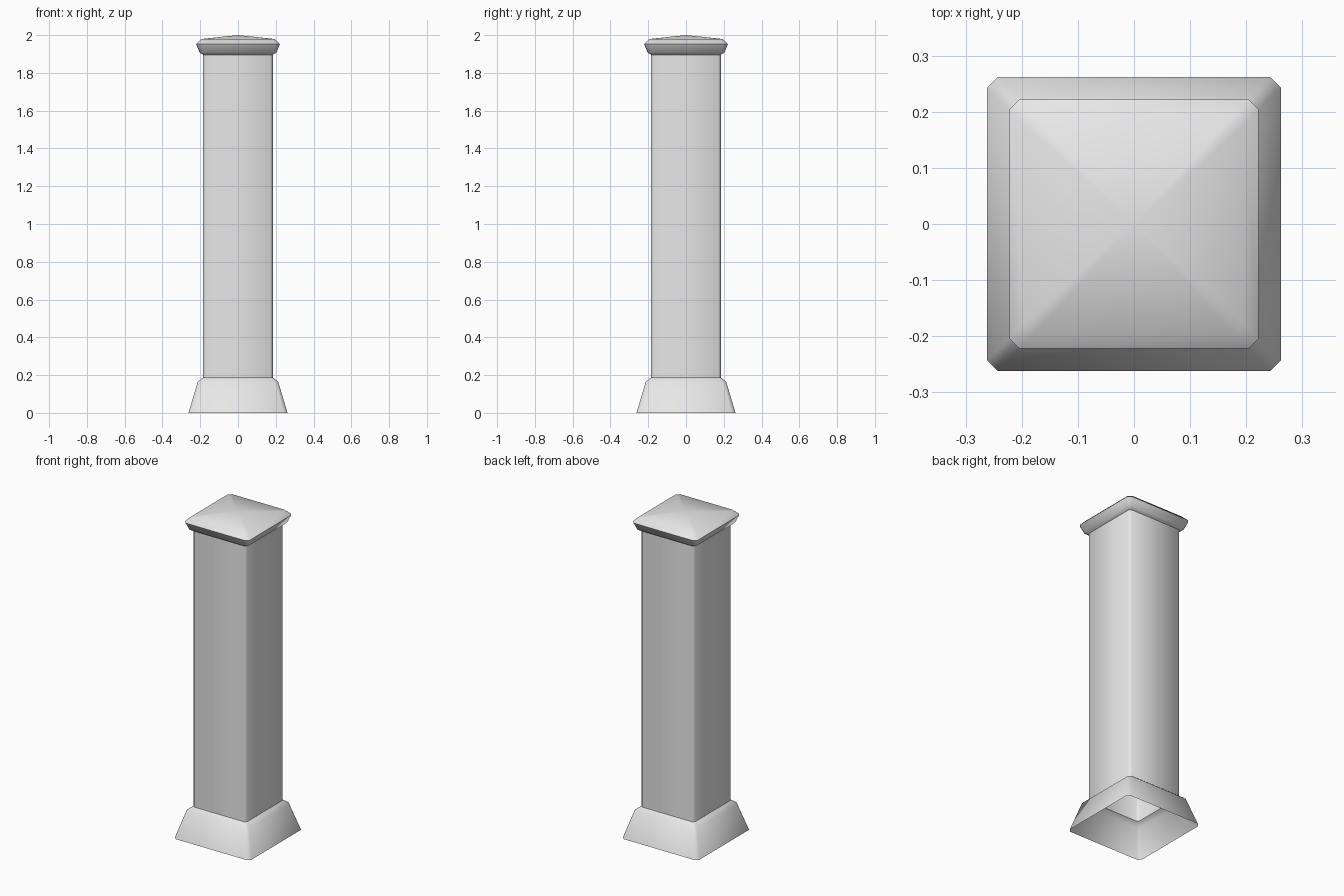
import bpy
import bmesh
import math

default = bpy.data.objects.get("Cube")
if default:
    bpy.data.objects.remove(default, do_unlink=True)

# Single stone colour
stone = bpy.data.materials.new("stone_grey")
stone.use_nodes = True
GREY = (0.8, 0.8, 0.8, 1.0)
stone.diffuse_color = GREY
stone.node_tree.nodes["Principled BSDF"].inputs["Base Color"].default_value = GREY


def square_loop(bm, half, cut, z):
    """Ring of vertices around a square with chamfered corners."""
    inner = half - cut
    corner = [(half, -inner), (half, inner)]
    ring = []
    for turn in range(4):
        c, s = round(math.cos(turn * math.pi / 2)), round(math.sin(turn * math.pi / 2))
        for x, y in corner:
            ring.append(bm.verts.new((c * x - s * y, s * x + c * y, z)))
    return ring


def square_part(name, profile, apex=None):
    """Open shell lofted through (half width, chamfer, height) rings."""
    bm = bmesh.new()
    rings = [square_loop(bm, *p) for p in profile]
    count = len(rings[0])
    for low, high in zip(rings, rings[1:]):
        for i in range(count):
            j = (i + 1) % count
            bm.faces.new((low[i], low[j], high[j], high[i]))
    if apex is not None:
        tip = bm.verts.new((0, 0, apex))
        for i in range(count):
            bm.faces.new((rings[-1][i], rings[-1][(i + 1) % count], tip))
    mesh = bpy.data.meshes.new(name)
    bm.to_mesh(mesh)
    bm.free()
    mesh.materials.append(stone)
    obj = bpy.data.objects.new(name, mesh)
    bpy.context.collection.objects.link(obj)
    bpy.ops.object.select_all(action="DESELECT")
    obj.select_set(True)
    bpy.context.view_layer.objects.active = obj
    bpy.ops.object.shade_smooth_by_angle(angle=math.radians(65))
    return obj


# Flared foot, hollow underneath
square_part("base", [(0.262, 0.019, 0.0), (0.213, 0.017, 0.165), (0.184, 0.013, 0.188)])

# Straight post
square_part("shaft", [(0.184, 0.013, 0.188), (0.184, 0.013, 1.897)])

# Rounded cap with a shallow pyramid top
square_part("cap", [(0.184, 0.013, 1.896), (0.204, 0.016, 1.908),
                    (0.222, 0.018, 1.953), (0.196, 0.019, 1.979)], apex=2.0)
